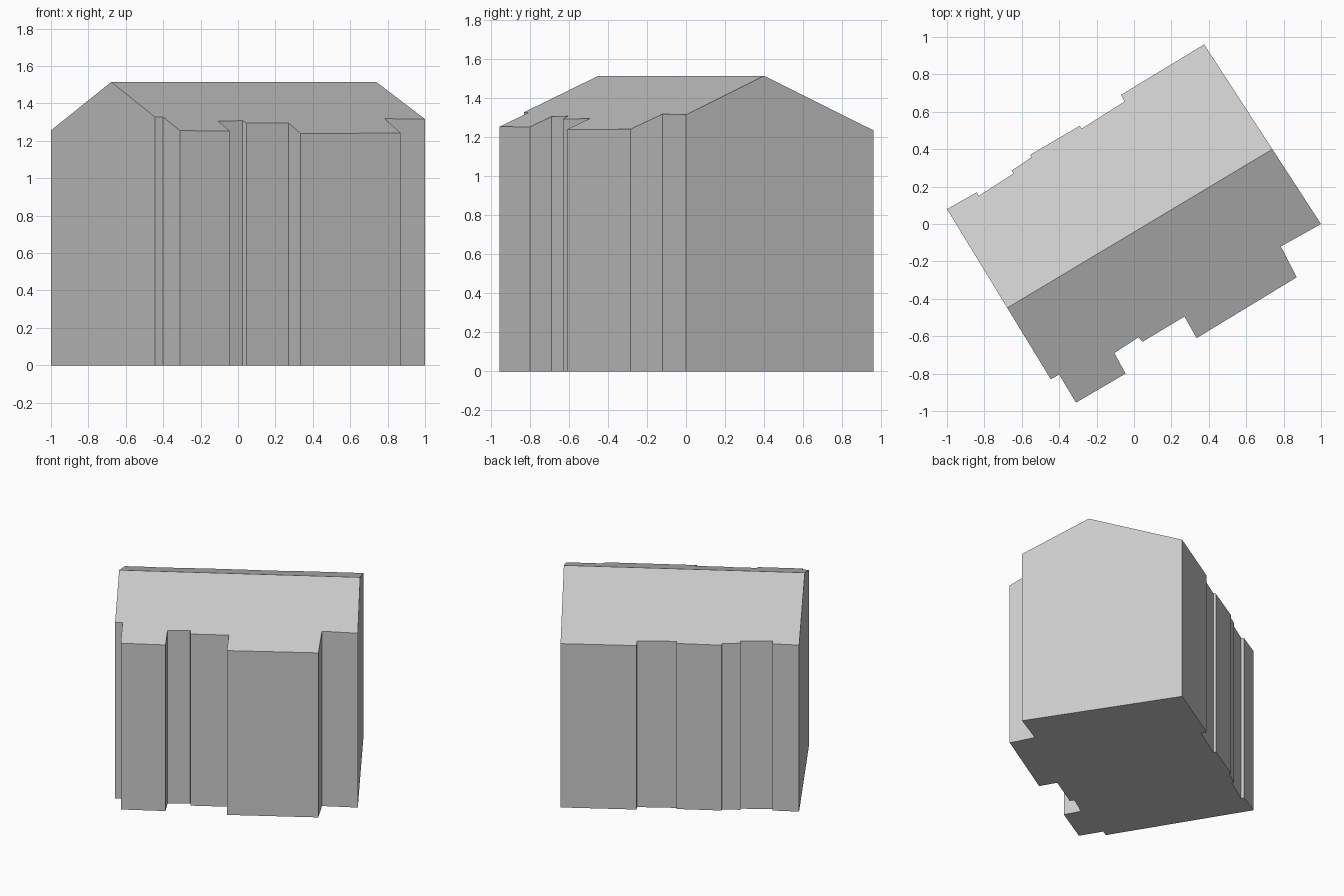
import bpy
import bmesh
from mathutils import Vector

default_cube = bpy.data.objects.get("Cube")
if default_cube:
    bpy.data.objects.remove(default_cube, do_unlink=True)

# Wall outline in plan, counterclockwise from the right corner
FRONT = [(1, 0), (.785, -.12), (.87, -.285), (.335, -.61), (.27, -.495),
         (.045, -.63), (.025, -.605), (-.105, -.69), (-.045, -.8),
         (-.31, -.955), (-.4, -.805), (-.445, -.83)]
BACK = [(-1, .08), (-.84, .17), (-.83, .15), (-.645, .27), (-.655, .285),
        (-.55, .355), (-.555, .37), (-.29, .525), (-.28, .51),
        (-.05, .655), (-.07, .69), (.375, .96)]

# Ridge line and roof pitch
RIDGE_START = Vector((-.68, -.45, 0))
RIDGE_END = Vector((.74, .4, 0))
RIDGE_HEIGHT = 1.515
PITCH = .418

ridge_direction = (RIDGE_END - RIDGE_START).normalized()
across_ridge = Vector((-ridge_direction.y, ridge_direction.x, 0))


def roof_height(point):
    """Height of the gable roof above a point in plan."""
    offset = Vector((point.x, point.y, 0)) - RIDGE_START
    return RIDGE_HEIGHT - PITCH * abs(offset.dot(across_ridge))


def make_material(name, colour):
    material = bpy.data.materials.new(name)
    material.use_nodes = True
    material.diffuse_color = colour
    material.node_tree.nodes["Principled BSDF"].inputs["Base Color"].default_value = colour
    return material


def make_gabled_block(name, outline, material):
    bm = bmesh.new()
    bm.faces.new([bm.verts.new((x, y, 0)) for x, y in outline])

    # Split the plan along the ridge
    bmesh.ops.bisect_plane(bm, geom=bm.verts[:] + bm.edges[:] + bm.faces[:],
                           plane_co=RIDGE_START, plane_no=across_ridge)

    # Raise the walls to meet the sloping roof
    raised = bmesh.ops.extrude_face_region(bm, geom=bm.faces[:], use_keep_orig=True)
    for item in raised["geom"]:
        if isinstance(item, bmesh.types.BMVert):
            item.co.z = roof_height(item.co)

    # Join the flat halves of the gables and the floor
    bmesh.ops.recalc_face_normals(bm, faces=bm.faces[:])
    bmesh.ops.dissolve_limit(bm, angle_limit=.01, verts=bm.verts[:], edges=bm.edges[:])
    bmesh.ops.recalc_face_normals(bm, faces=bm.faces[:])

    mesh = bpy.data.meshes.new(name)
    bm.to_mesh(mesh)
    bm.free()
    mesh.materials.append(material)
    block = bpy.data.objects.new(name, mesh)
    bpy.context.collection.objects.link(block)
    return block


plain_grey = make_material("plain_grey", (.6, .6, .6, 1))
make_gabled_block("gabled_building", FRONT + BACK, plain_grey)
